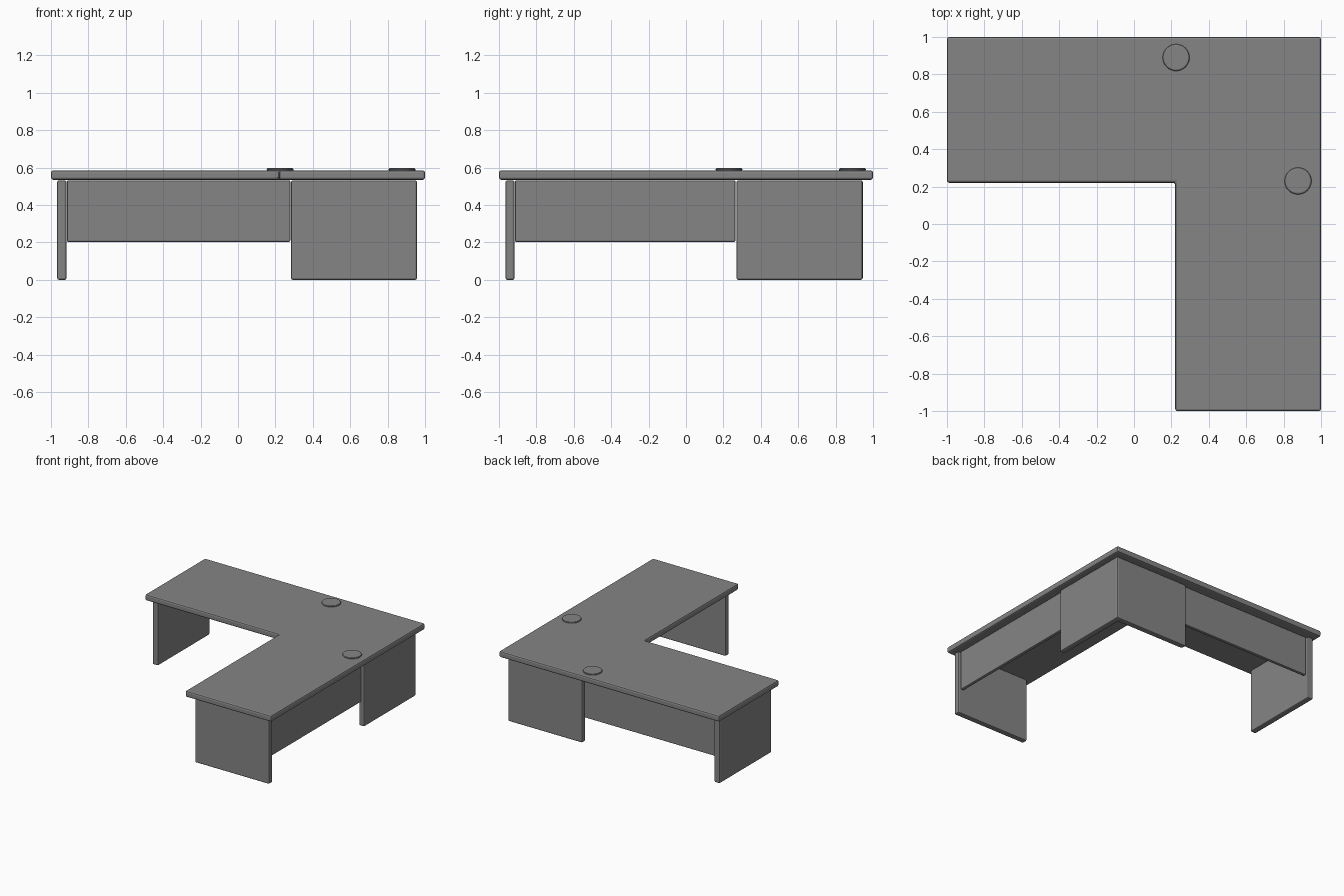
import bpy
import bmesh
import math

cube = bpy.data.objects.get("Cube")
if cube:
    bpy.data.objects.remove(cube, do_unlink=True)

# Single grey laminate
grey = bpy.data.materials.new("grey_laminate")
grey.use_nodes = True
colour = (0.235, 0.235, 0.235, 1)
grey.diffuse_color = colour
grey.node_tree.nodes["Principled BSDF"].inputs["Base Color"].default_value = colour


def prism(name, outline, z0, z1, bevel, segments=2):
    """Extrude a flat outline from z0 to z1 and soften its edges."""
    bm = bmesh.new()
    base = bm.faces.new([bm.verts.new((x, y, z0)) for x, y in outline])
    ext = bmesh.ops.extrude_face_region(bm, geom=[base], use_keep_orig=True)
    top = [v for v in ext["geom"] if isinstance(v, bmesh.types.BMVert)]
    bmesh.ops.translate(bm, verts=top, vec=(0, 0, z1 - z0))
    bmesh.ops.recalc_face_normals(bm, faces=bm.faces)
    mesh = bpy.data.meshes.new(name)
    bm.to_mesh(mesh)
    bm.free()
    mesh.materials.append(grey)
    obj = bpy.data.objects.new(name, mesh)
    bpy.context.collection.objects.link(obj)
    mod = obj.modifiers.new("soft_edges", "BEVEL")
    mod.width = bevel
    mod.segments = segments
    mod.limit_method = "ANGLE"
    mod.angle_limit = math.radians(40)
    return obj


def panel(name, x0, x1, y0, y1, z0=0.0, bevel=0.01):
    return prism(name, [(x0, y0), (x1, y0), (x1, y1), (x0, y1)], z0, 0.532, bevel)


# L-shaped worktop
prism("worktop", [(-1, 1), (-1, 0.22), (0.22, 0.22), (0.22, -1), (1, -1), (1, 1)],
      0.535, 0.585, 0.012)

# End panels of the two wings
panel("back_wing_end_panel", -0.967, -0.917, 0.27, 0.945)
panel("side_wing_end_panel", 0.283, 0.957, -0.965, -0.917)

# Full-height panels meeting at the corner
panel("back_corner_panel", 0.283, 0.957, 0.897, 0.945)
panel("side_corner_panel", 0.909, 0.957, 0.27, 0.921)

# Raised modesty panels between the supports
panel("back_modesty_panel", -0.915, 0.28, 0.897, 0.925, 0.203, 0.008)
panel("side_modesty_panel", 0.909, 0.937, -0.915, 0.265, 0.203, 0.008)

# Round cable covers
for name, cx, cy in (("back_cable_cover", 0.225, 0.89), ("side_cable_cover", 0.877, 0.23)):
    ring = [math.tau * i / 32 for i in range(32)]
    prism(name, [(cx + 0.072 * math.cos(a), cy + 0.072 * math.sin(a)) for a in ring],
          0.58, 0.598, 0.011)
